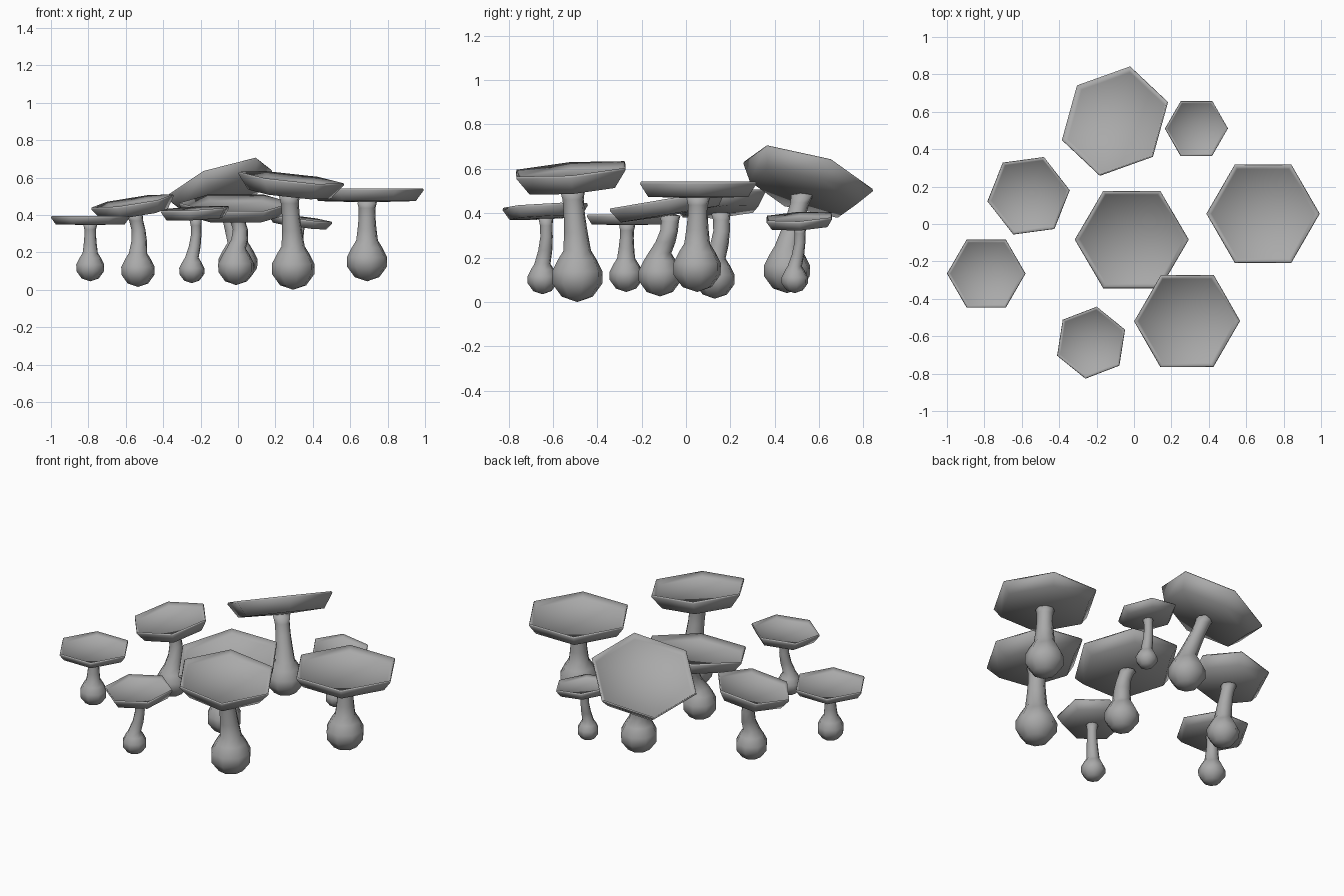
import bpy, bmesh, math
from mathutils import Vector, Matrix

old = bpy.data.objects.get("Cube")
if old:
    bpy.data.objects.remove(old, do_unlink=True)

grey = bpy.data.materials.new("stone_grey")
grey.use_nodes = True
colour = (0.4, 0.4, 0.4, 1)
grey.diffuse_color = colour
grey.node_tree.nodes["Principled BSDF"].inputs["Base Color"].default_value = colour


def skin(name, rings, start, end):
    """Join equal rings of points into a closed skin with a pole at each end."""
    bm = bmesh.new()
    loops = [[bm.verts.new(p) for p in ring] for ring in rings]
    n = len(loops[0])
    first, last = bm.verts.new(start), bm.verts.new(end)
    for i in range(n):
        j = (i + 1) % n
        bm.faces.new((first, loops[0][j], loops[0][i]))
        bm.faces.new((last, loops[-1][i], loops[-1][j]))
        for a, b in zip(loops, loops[1:]):
            bm.faces.new((a[i], a[j], b[j], b[i]))
    bmesh.ops.recalc_face_normals(bm, faces=bm.faces)
    mesh = bpy.data.meshes.new(name)
    bm.to_mesh(mesh)
    bm.free()
    mesh.shade_smooth()
    mesh.materials.append(grey)
    obj = bpy.data.objects.new(name, mesh)
    bpy.context.collection.objects.link(obj)


def ring(radius, sides, z=0.0, turn=0.0):
    return [Vector((radius * math.cos(turn + math.tau * i / sides),
                    radius * math.sin(turn + math.tau * i / sides), z))
            for i in range(sides)]


def cap(name, centre, radius, turn, slope, depth, taper):
    """Shallow six-sided dish, tilted to the given slopes along x and y."""
    normal = Vector((-slope[0], -slope[1], 1))
    tilt = normal.to_track_quat('Z', 'Y').to_matrix()
    tilt = Vector((0, 0, 1)).rotation_difference(normal).to_matrix()
    place = Matrix.Translation(centre) @ tilt.to_4x4()
    dip = -0.1 * radius
    profile = [(taper, -depth), (1, -0.01), (0.985, 0), (0.91, dip)]
    rings = [[place @ p for p in ring(radius * r, 6, z, math.radians(turn))]
             for r, z in profile]
    under = place @ Vector((0, 0, -depth * 1.1))
    skin(name, rings, under, place @ Vector((0, 0, dip)))
    return under


def stem(name, base, bulb, top, bend):
    """Bulbous foot running into a slender, slightly bent stalk."""
    base = Vector(base)
    rings = []
    for r, h in [(0.6, 0.2), (0.97, 0.7), (0.98, 1.15), (0.75, 1.6), (0.53, 1.95)]:
        rings.append([base + p for p in ring(bulb * r, 8, bulb * h, 0.2)])
    neck = base + Vector((0, 0, bulb * 1.95))
    for t, r in [(0.3, 0.46), (0.6, 0.41), (0.85, 0.41), (1, 0.48)]:
        sway = Vector((bend[0], bend[1], 0)) * math.sin(math.pi * t)
        rings.append([neck.lerp(top, t) + sway + p for p in ring(bulb * r, 8, 0, 0.2)])
    skin(name, rings, base, top + Vector((0, 0, 0.01)))


# name: cap centre, radius, turn, slope, depth, taper, foot, bulb radius, bend
mushrooms = {
    "left_outer": ((-0.79, -0.265, 0.395), 0.21, 0, (0, 0), 0.045, 0.88,
                   (-0.79, -0.27, 0.045), 0.078, (0, 0)),
    "left_back": ((-0.565, 0.15, 0.475), 0.225, 8, (0.15, 0.09), 0.07, 0.82,
                  (-0.535, 0.13, 0.015), 0.093, (0.015, 0.015)),
    "back_large": ((-0.105, 0.553, 0.572), 0.31, 17, (0.37, -0.32), 0.09, 0.82,
                   (0.0, 0.455, 0.04), 0.108, (0, 0)),
    "back_small": ((0.335, 0.51, 0.385), 0.17, 0, (-0.13, 0.05), 0.045, 0.85,
                   (0.32, 0.49, 0.04), 0.062, (0, 0.01)),
    "centre": ((-0.012, -0.085, 0.465), 0.305, 0, (0, 0.17), 0.07, 0.85,
               (-0.01, -0.118, 0.025), 0.1, (0.025, 0.015)),
    "front_right": ((0.285, -0.52, 0.6), 0.285, 0, (-0.11, 0.08), 0.09, 0.78,
                    (0.295, -0.49, 0.0), 0.119, (0, 0)),
    "right_outer": ((0.69, 0.055, 0.542), 0.303, 0, (0, 0), 0.068, 0.86,
                    (0.69, 0.05, 0.045), 0.112, (0, 0)),
    "front_small": ((-0.23, -0.635, 0.435), 0.195, 21, (0.05, 0.05), 0.055, 0.85,
                    (-0.247, -0.647, 0.035), 0.07, (0.012, 0.01)),
}
for name, (centre, radius, turn, slope, depth, taper, foot, bulb, bend) in mushrooms.items():
    under = cap(name + "_cap", centre, radius, turn, slope, depth, taper)
    stem(name + "_stem", foot, bulb, under, bend)
